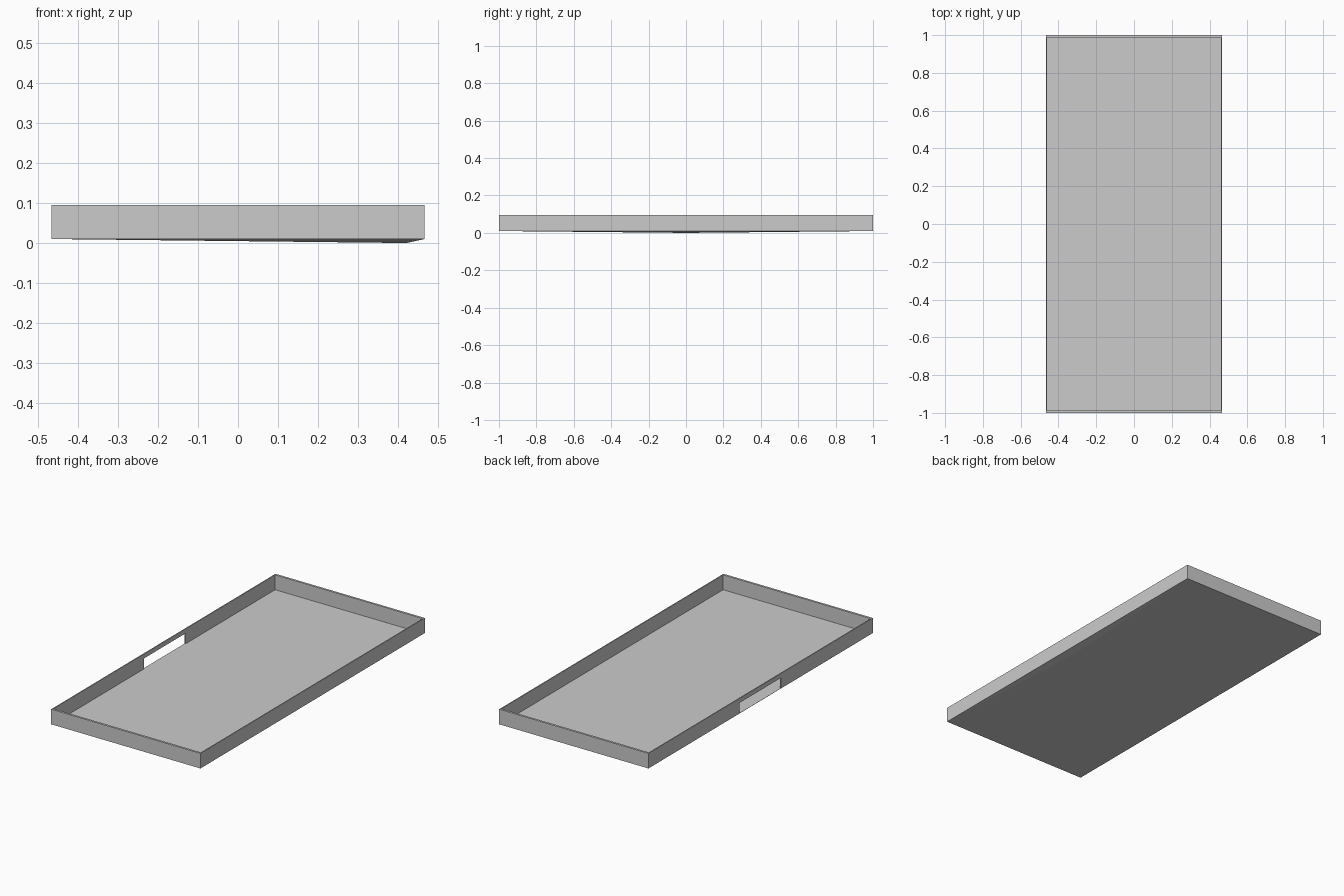
import bpy, bmesh

if "Cube" in bpy.data.objects:
    bpy.data.objects.remove(bpy.data.objects["Cube"])

HX, HY = 0.466, 1.0          # half width and half length
Z0, Z1 = 0.01, 0.095         # wall bottom and top
TX, TY = 0.006, 0.012        # side and end wall thickness


def mesh_object(name, bm):
    bmesh.ops.recalc_face_normals(bm, faces=bm.faces)
    me = bpy.data.meshes.new(name)
    bm.to_mesh(me)
    bm.free()
    ob = bpy.data.objects.new(name, me)
    bpy.context.collection.objects.link(ob)
    return ob


def prism(name, profile, offset):
    """Extrude a flat polygon of 3D points along an offset vector."""
    bm = bmesh.new()
    face = bm.faces.new([bm.verts.new(p) for p in profile])
    new = bmesh.ops.extrude_face_region(bm, geom=[face])["geom"]
    verts = [v for v in new if isinstance(v, bmesh.types.BMVert)]
    bmesh.ops.translate(bm, verts=verts, vec=offset)
    return mesh_object(name, bm)


# Floor panel: flat on top, very shallow off-centre sag underneath
bm = bmesh.new()
corners = [(-HX, -HY), (HX, -HY), (HX, HY), (-HX, HY)]
rim = [bm.verts.new((x, y, Z0)) for x, y in corners]
top = [bm.verts.new((x, y, Z0 + 0.001)) for x, y in corners]
low = bm.verts.new((0.42, 0, 0))
bm.faces.new(top)
for i in range(4):
    j = (i + 1) % 4
    bm.faces.new((rim[i], rim[j], top[j], top[i]))
    bm.faces.new((rim[j], rim[i], low))
mesh_object("floor_panel", bm)

# End walls
for name, y in (("front_wall", -HY), ("back_wall", HY - TY)):
    prism(name, [(-HX, y, Z0), (HX, y, Z0), (HX, y, Z1), (-HX, y, Z1)], (0, TY, 0))

# Right wall, solid
a, b = -HY + TY, HY - TY
x = HX - TX
prism("right_wall", [(x, a, Z0), (x, b, Z0), (x, b, Z1), (x, a, Z1)], (TX, 0, 0))

# Left wall with the slot opening down to the floor
x, s0, s1, sz = -HX, -0.18, 0.19, 0.07
outline = [(a, Z0), (s0, Z0), (s0, sz), (s1, sz), (s1, Z0), (b, Z0), (b, Z1), (a, Z1)]
prism("left_wall", [(x, y, z) for y, z in outline], (TX, 0, 0))
